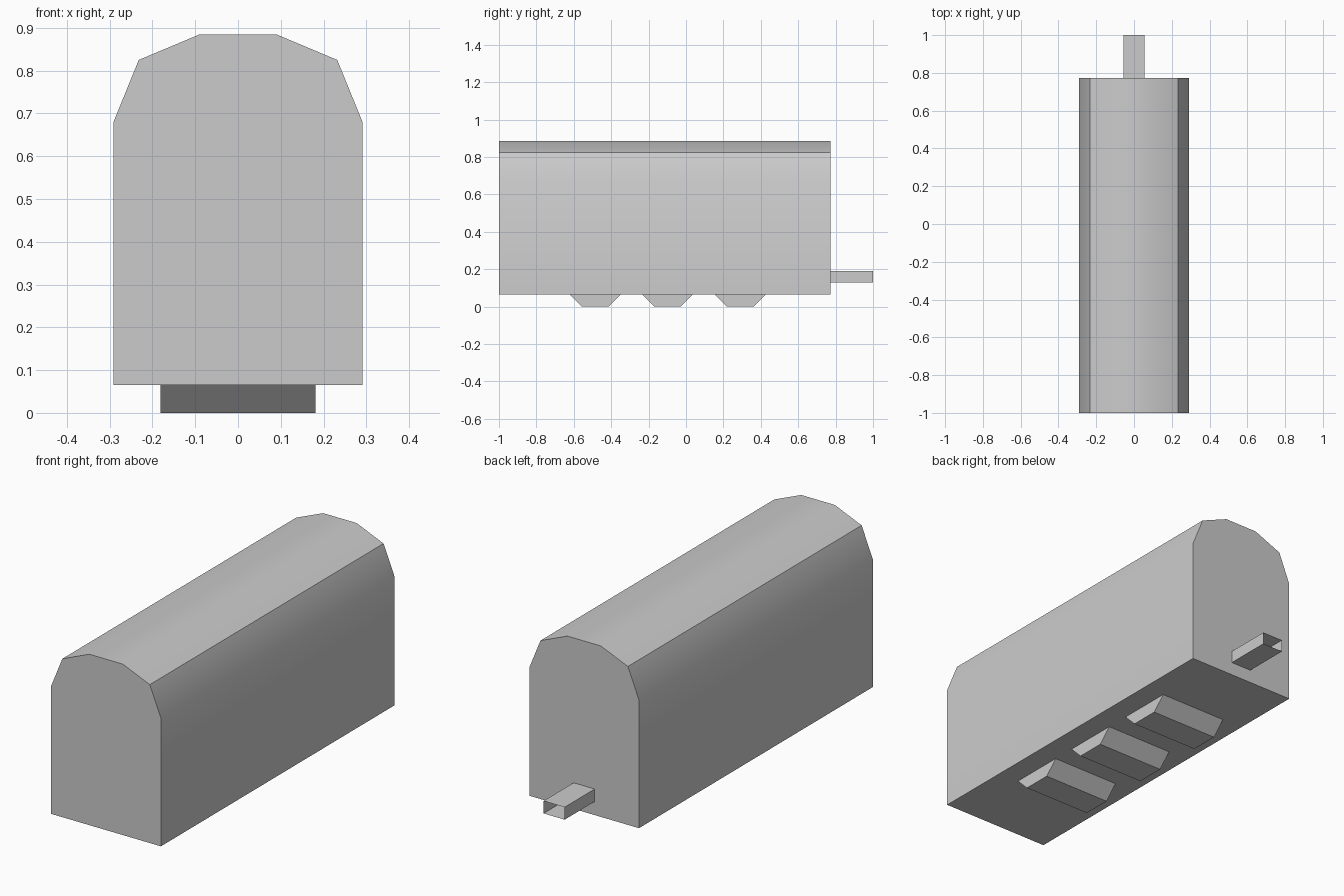
import bpy, bmesh, math

if "Cube" in bpy.data.objects:
    bpy.data.objects.remove(bpy.data.objects["Cube"])


def prism(name, ring_a, ring_b, capped=True):
    """Solid between two matching outlines, open-ended when not capped."""
    bm = bmesh.new()
    a = [bm.verts.new(p) for p in ring_a]
    b = [bm.verts.new(p) for p in ring_b]
    n = len(a)
    for i in range(n):
        j = (i + 1) % n
        bm.faces.new((a[i], a[j], b[j], b[i]))
    if capped:
        bm.faces.new(a[::-1])
        bm.faces.new(b)
    bmesh.ops.recalc_face_normals(bm, faces=bm.faces[:])
    mesh = bpy.data.meshes.new(name)
    bm.to_mesh(mesh)
    bm.free()
    obj = bpy.data.objects.new(name, mesh)
    bpy.context.collection.objects.link(obj)
    return obj


# Wagon body: straight sides with a faceted arched roof
half = [(0.291, 0.065), (0.291, 0.68), (0.232, 0.825), (0.089, 0.885)]
outline = half + [(-x, z) for x, z in reversed(half)]
body = prism("wagon_body",
             [(x, -1.0, z) for x, z in outline],
             [(x, 0.772, z) for x, z in outline])
bpy.context.view_layer.objects.active = body
body.select_set(True)
bpy.ops.object.shade_smooth_by_angle(angle=math.radians(30))
body.select_set(False)

# Three octagonal wheel rollers, mostly sunk into the body
apothem = 0.172
radius = apothem / math.cos(math.pi / 8)
angles = [math.pi / 8 + k * math.pi / 4 for k in range(8)]
for i, yc in enumerate((-0.485, -0.099, 0.29)):
    ring = [(yc + radius * math.cos(t), apothem + radius * math.sin(t)) for t in angles]
    prism(f"wheel_roller_{i + 1}",
          [(-0.181, y, z) for y, z in ring],
          [(0.181, y, z) for y, z in ring])

# Coupling bar: thin rectangular sleeve with an open end
rect = [(-0.056, 0.13), (0.056, 0.13), (0.056, 0.19), (-0.056, 0.19)]
prism("coupling_sleeve",
      [(x, 0.772, z) for x, z in rect],
      [(x, 1.0, z) for x, z in rect], capped=False)
